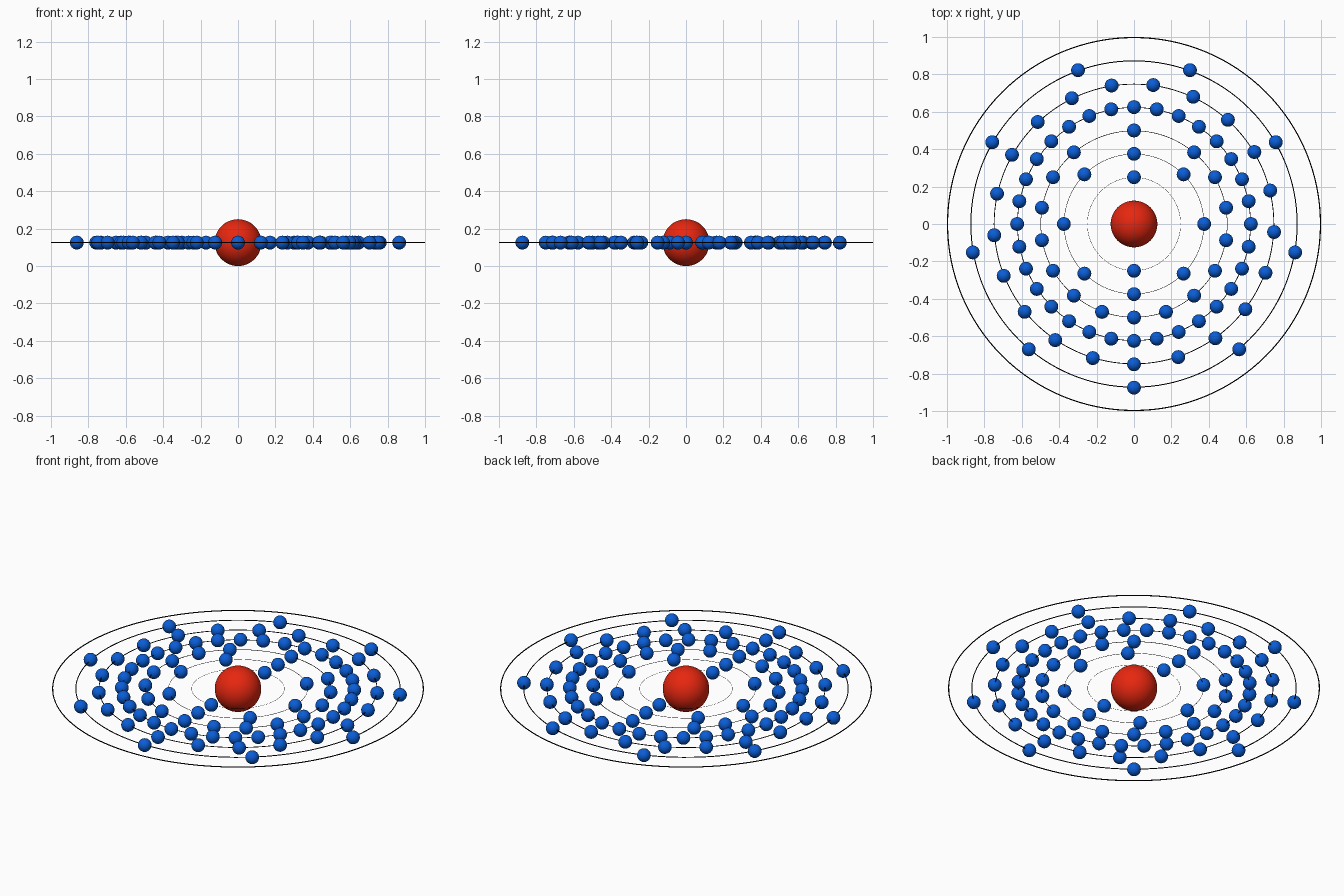
import bpy
from math import sin, cos, radians

if "Cube" in bpy.data.objects:
    bpy.data.objects.remove(bpy.data.objects["Cube"])

Z = 0.125              # height of the orbital plane
ELECTRON_R = 0.037


def material(name, rgb):
    m = bpy.data.materials.new(name)
    m.diffuse_color = (*rgb, 1)
    m.use_nodes = True
    m.node_tree.nodes["Principled BSDF"].inputs["Base Color"].default_value = m.diffuse_color
    return m


RED = material("red", (0.8, 0.02, 0.005))
BLUE = material("blue", (0.003, 0.11, 0.68))
BLACK = material("black", (0.0, 0.0, 0.0))


def finish(name, mat):
    ob = bpy.context.object
    ob.name = name
    ob.data.materials.append(mat)
    bpy.ops.object.shade_smooth()
    return ob


# Nucleus
bpy.ops.mesh.primitive_uv_sphere_add(segments=48, ring_count=24, radius=0.125, location=(0, 0, Z))
finish("nucleus", RED)

# Master electron, shared by every copy
bpy.ops.mesh.primitive_uv_sphere_add(segments=24, ring_count=12, radius=ELECTRON_R, location=(0, 0, Z))
master = finish("electron", BLUE)
mesh = master.data
bpy.data.objects.remove(master)

# Shells: radius, electron count, angular step from the front, empty slots
shells = [
    (0.25, 2, 180, ()),
    (0.375, 8, 45, ()),
    (0.5, 18, 20, (8, 10)),
    (0.625, 32, 11.25, ()),
    (0.75, 21, 17.08, ()),
    (0.875, 9, 40, ()),
    (1.0, 0, 0, ()),
]

for s, (radius, count, step, empty) in enumerate(shells, 1):
    # Orbit ring
    thick = 0.003 * radius
    bpy.ops.mesh.primitive_torus_add(major_segments=128, minor_segments=8,
                                     major_radius=radius - thick, minor_radius=thick,
                                     location=(0, 0, Z))
    finish(f"orbit_{s}", BLACK)
    # Electrons spaced clockwise from the front
    for i in range(count):
        if i in empty:
            continue
        a = radians(i * step)
        e = bpy.data.objects.new(f"electron_{s}_{i + 1}", mesh)
        e.location = (-radius * sin(a), -radius * cos(a), Z)
        bpy.context.collection.objects.link(e)
